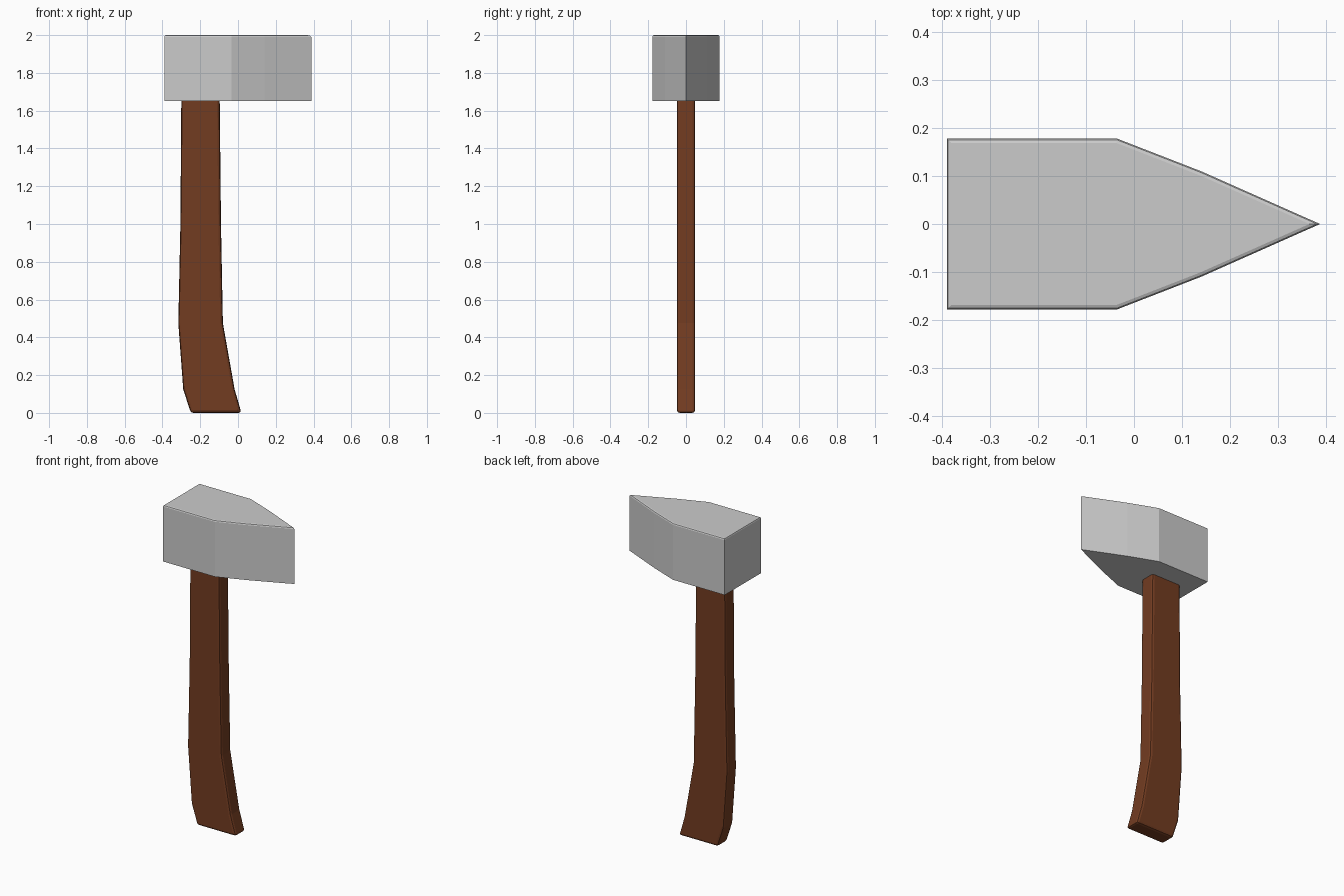
import bpy, bmesh
from mathutils import Vector

if "Cube" in bpy.data.objects:
    bpy.data.objects.remove(bpy.data.objects["Cube"])


def extrude_profile(name, points, offset):
    """Closed planar profile pushed along offset into a solid."""
    bm = bmesh.new()
    face = bm.faces.new([bm.verts.new(p) for p in points])
    res = bmesh.ops.extrude_face_region(bm, geom=[face], use_keep_orig=True)
    verts = [g for g in res["geom"] if isinstance(g, bmesh.types.BMVert)]
    bmesh.ops.translate(bm, verts=verts, vec=Vector(offset))
    bmesh.ops.recalc_face_normals(bm, faces=bm.faces)
    mesh = bpy.data.meshes.new(name)
    obj = bpy.data.objects.new(name, mesh)
    bpy.context.collection.objects.link(obj)
    return obj, bm


# Wedge-shaped head, with only the top rim softened
half = [(-0.39, 0.178), (-0.035, 0.178), (0.14, 0.11)]
outline = half + [(0.388, 0)] + [(x, -y) for x, y in reversed(half)]
head, bm = extrude_profile("head", [(x, y, 1.65) for x, y in outline], (0, 0, 0.35))
rim = [e for e in bm.edges if all(v.co.z > 1.99 for v in e.verts)]
bmesh.ops.bevel(bm, geom=rim, offset=0.009, segments=2, profile=0.5, affect='EDGES')
bm.to_mesh(head.data)
bm.free()

# Curved wooden handle, its top sunk into the head
side = [(-0.30, 1.68), (-0.305, 1.0), (-0.316, 0.48), (-0.29, 0.13), (-0.25, 0.005),
        (0.018, 0.005), (-0.018, 0.13), (-0.08, 0.48), (-0.09, 1.0), (-0.097, 1.68)]
side = [(x, max(z - 0.005, 0)) for x, z in side]
handle, bm = extrude_profile("handle", [(x, -0.048, z) for x, z in side], (0, 0.096, 0))
bm.to_mesh(handle.data)
bm.free()
bev = handle.modifiers.new("soft_edges", 'BEVEL')
bev.width = 0.014
bev.segments = 2
bev.limit_method = 'ANGLE'
bev.angle_limit = 0.7

wood = bpy.data.materials.new("wood")
wood.diffuse_color = (0.17, 0.045, 0.015, 1)
wood.use_nodes = True
wood.node_tree.nodes["Principled BSDF"].inputs["Base Color"].default_value = wood.diffuse_color
handle.data.materials.append(wood)
